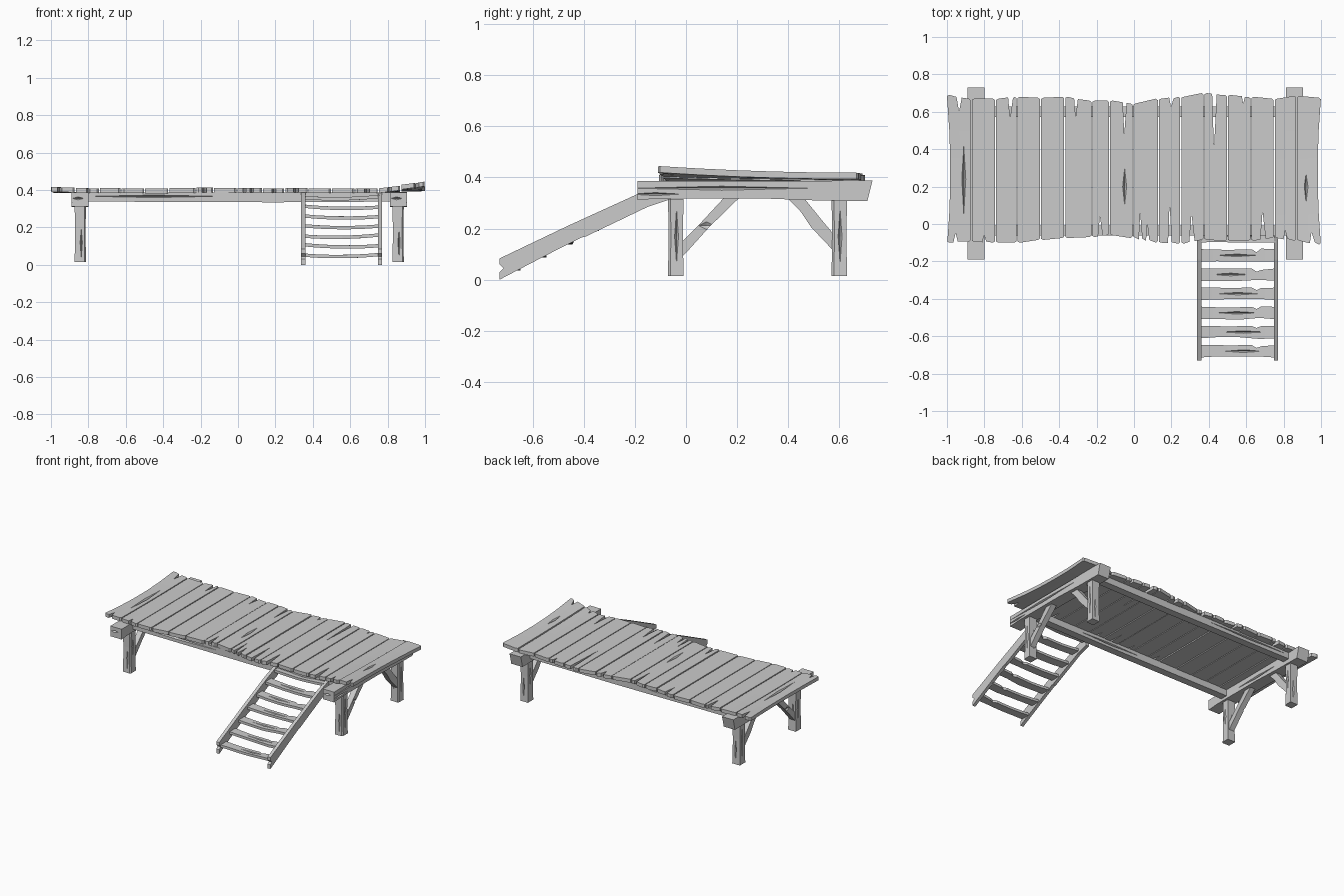
import bpy, bmesh, random
from mathutils import Vector

if "Cube" in bpy.data.objects:
    bpy.data.objects.remove(bpy.data.objects["Cube"])

random.seed(4)


def make_object(name, bm):
    bmesh.ops.recalc_face_normals(bm, faces=bm.faces)
    me = bpy.data.meshes.new(name)
    bm.to_mesh(me)
    bm.free()
    ob = bpy.data.objects.new(name, me)
    bpy.context.collection.objects.link(ob)
    return ob


def carve(ob, cracks):
    """Cut long diamond-shaped V grooves; each crack is (centre, half sizes)."""
    if not cracks:
        return
    bm = bmesh.new()
    for c, h in cracks:
        c = Vector(c)
        p = {}
        for ax in range(3):
            for s in (-1, 1):
                d = Vector((0, 0, 0))
                d[ax] = s * h[ax]
                p[ax, s] = bm.verts.new(c + d)
        for sx in (-1, 1):
            for sy in (-1, 1):
                for sz in (-1, 1):
                    bm.faces.new((p[0, sx], p[1, sy], p[2, sz]))
    cutter = make_object("crack_cutter", bm)
    cutter.hide_render = True
    mod = ob.modifiers.new("cracks", 'BOOLEAN')
    mod.operation = 'DIFFERENCE'
    mod.solver = 'EXACT'
    mod.object = cutter
    bpy.context.view_layer.update()
    dg = bpy.context.evaluated_depsgraph_get()
    me = bpy.data.meshes.new_from_object(ob.evaluated_get(dg))
    ob.modifiers.clear()
    ob.data = me
    bpy.data.objects.remove(cutter)


def prism(name, pts, axis, a, b, cuts=(), warp=None, cracks=()):
    """Extrude a 2D outline along an axis from a to b, slice it, then bend it."""
    def place(u, v):
        return {'X': (a, u, v), 'Y': (u, a, v), 'Z': (u, v, a)}[axis]
    bm = bmesh.new()
    f = bm.faces.new([bm.verts.new(place(u, v)) for u, v in pts])
    ext = bmesh.ops.extrude_face_region(bm, geom=[f])
    move = Vector((0, 0, 0))
    move['XYZ'.index(axis)] = b - a
    bmesh.ops.translate(bm, vec=move,
                        verts=[g for g in ext['geom'] if isinstance(g, bmesh.types.BMVert)])
    for co, no in cuts:
        bmesh.ops.bisect_plane(bm, geom=bm.verts[:] + bm.edges[:] + bm.faces[:],
                               dist=1e-5, plane_co=co, plane_no=no)
    if warp:
        for v in bm.verts:
            v.co = warp(v.co)
    ob = make_object(name, bm)
    carve(ob, cracks)
    return ob


# Deck planks: seams, ragged ends, end notches (x, depth, half width)
seams = [-1, -.87, -.74, -.625, -.5, -.37, -.225, -.13, -.005, .13, .25, .375, .5, .625, .75, .87, 1]
back_y = [.69, .67, .67, .68, .675, .68, .66, .66, .645, .67, .68, .70, .69, .68, .67, .685, .675]
front_y = [-.10, -.095, -.10, -.10, -.085, -.075, -.07, -.06, -.075, -.10, -.105, -.085, -.09, -.09, -.075, -.09, -.11]
back_notch = [(-.935, .08, .014), (-.66, .11, .013), (-.31, .10, .01), (-.05, .17, .01),
              (.2, .05, .012), (.43, .30, .012), (.585, .04, .008)]
front_notch = [(-.955, .05, .012), (-.80, .04, .01), (-.18, .11, .012), (.035, .14, .009),
               (.073, .09, .009), (.192, .21, .01), (.31, .15, .014), (.69, .15, .014),
               (.81, .05, .01), (.955, .06, .014)]
deck_cracks = [(-.91, .24, .21, .013), (-.05, .2, .12, .013), (.92, .2, .09, .012)]


def deck_warp(co):
    x, y, z = co
    t = min(max((y + .12) / .8, 0), 1)
    if x > .75:                      # right end curls up, most at the front
        u = (x - .75) / .25
        z += u * (.027 * (1 - t) ** 2 + .006)
    if x < -.75:
        z += (-x - .75) / .25 * .008 * (2 * t - 1) ** 2
    if abs(x) > .9:                  # hollowed end edges
        x -= (1 if x > 0 else -1) * (abs(x) - .9) * .18 * (1 - (2 * t - 1) ** 2)
    return Vector((x, y, z))


for i in range(16):
    x0, x1 = seams[i] + (.003 if i else 0), seams[i + 1] - (.003 if i < 15 else 0)
    pts = []
    for ends, notches, s in ((front_y, front_notch, 1), (back_y, back_notch, -1)):
        ya, yb = ends[i], ends[i + 1]
        row = [(x0, ya + s * .006), (x0 + .012, ya)]
        for nx, d, w in sorted(notches):
            if x0 + .02 < nx < x1 - .02:
                y = ya + (yb - ya) * (nx - x0) / (x1 - x0)
                row += [(nx - w, y), (nx - w * .2, y + s * d), (nx + w, y + s * .004)]
        row += [(x1 - .01, yb), (x1, yb + s * .008)]
        pts += row if s > 0 else row[::-1]
    dz = random.uniform(-.003, .003)
    cuts = [((0, y, 0), (0, 1, 0)) for y in (.05, .2, .35, .5)]
    if i in (0, 1, 14, 15):
        cuts.append((((x0 + x1) / 2, 0, 0), (1, 0, 0)))
    cracks = []
    for cx, cy, h, w in deck_cracks:
        if x0 < cx < x1:
            top = deck_warp(Vector((cx, cy, .41 + dz))).z
            cracks.append(((cx, cy, top + .004), (w, h, .022)))
    prism("deck_plank", pts, 'Z', .385 + dz, .41 + dz, cuts, deck_warp, cracks)

# Trestles at both ends: cross beam, two posts, two braces
for side, cx in ((-1, -.845), (1, .858)):
    out = cx + side * .045
    prism("cross_beam", [(-.19, .312), (-.10, .318), (.30, .318), (.52, .31), (.71, .308),
                         (.73, .388), (.3, .386), (-.19, .386)], 'X', cx - .045, cx + .045,
          cracks=[((out, .14, .358), (.016, .34, .008)), ((out, -.12, .335), (.014, .1, .006)),
                  ((cx - side * .045, .3, .345), (.014, .2, .008)),
                  ((cx - .01, -.19, .355), (.03, .02, .008))])
    px = cx - side * .002
    for name, y, fs in (("front_post", -.04, -1), ("back_post", .60, 1)):
        def taper(co, px=px, y=y):
            k = 1 + .12 * (abs(co.z - .17) / .15 - .5)
            return Vector((px + (co.x - px) * k, y + (co.y - y) * k, co.z))
        prism(name, [(px - .029, y - .029), (px + .022, y - .029), (px + .029, y - .02),
                     (px + .029, y + .029), (px - .029, y + .029)], 'Z', .015, .315,
              [((0, 0, z), (0, 0, 1)) for z in (.11, .2)], taper,
              [((px + side * .030, y + .003, .17), (.014, .009, .11)),
               ((px - side * .030, y, .2), (.012, .008, .08)),
               ((px + .005, y + fs * .030, .12), (.007, .014, .08)),
               ((px - .006, y - fs * .030, .16), (.007, .012, .08))])
    prism("front_brace", [(-.015, .09), (0, .105), (.09, .205), (.21, .322), (.15, .322), (.06, .225), (-.015, .15)],
          'X', cx - .02, cx + .02, cracks=[((cx + side * .02, .08, .212), (.01, .03, .015))])
    prism("back_brace", [(.585, .105), (.585, .17), (.53, .235), (.46, .322), (.395, .322), (.45, .265), (.49, .205)],
          'X', cx - .02, cx + .02)

# Long beams carrying the planks
for name, y, s in (("front_long_beam", -.035, -1), ("back_long_beam", .60, 1)):
    prism(name, [(-.83, .338), (-.3, .336), (.2, .334), (.84, .338), (.84, .386), (-.83, .386)],
          'Y', y - .027, y + .027,
          cracks=[((-.45, y + s * .027, .366), (.33, .016, .007)),
                  ((.2, y - s * .027, .36), (.25, .014, .007))])

# Ladder rails, leaning up against the deck
for x0, x1, s in ((.337, .361, -1), (.748, .771, 1)):
    xo = x0 if s < 0 else x1
    prism("ladder_rail", [(-.73, 0), (-.55, .094), (-.41, .165), (-.39, .170), (-.15, .285), (-.06, .315),
                          (-.06, .387), (-.19, .335), (-.46, .212), (-.73, .083), (-.73, .06), (-.715, .045),
                          (-.73, .03)], 'X', x0, x1)

# Ladder rungs, sagging in the middle
for k in range(7):
    yc, zc = -.68 + .1025 * k, .052 + .0515 * k
    j = [random.uniform(-.006, .006) for _ in range(6)]
    pts = [(.352, yc - .034), (.44, yc - .032 + j[0]), (.56, yc - .032 + j[1]), (.67, yc - .032 + j[2]),
           (.757, yc - .034), (.757, yc + .032), (.68, yc + .03 + j[3]), (.655, yc + .02 + j[4]),
           (.63, yc + .032), (.5, yc + .03 + j[5]), (.352, yc + .033)]
    tilt = random.uniform(-.004, .004)

    def sag(co, tilt=tilt):
        u = (co.x - .555) / .2
        return Vector((co.x, co.y, co.z - .009 * (1 - u * u) + tilt * u))
    prism("ladder_rung", pts, 'Z', zc - .008, zc + .01,
          [((x, 0, 0), (1, 0, 0)) for x in (.42, .5, .6, .7)], sag,
          [((.55 + j[0] * 8, yc, zc + .003), (.11, .008, .013))])
